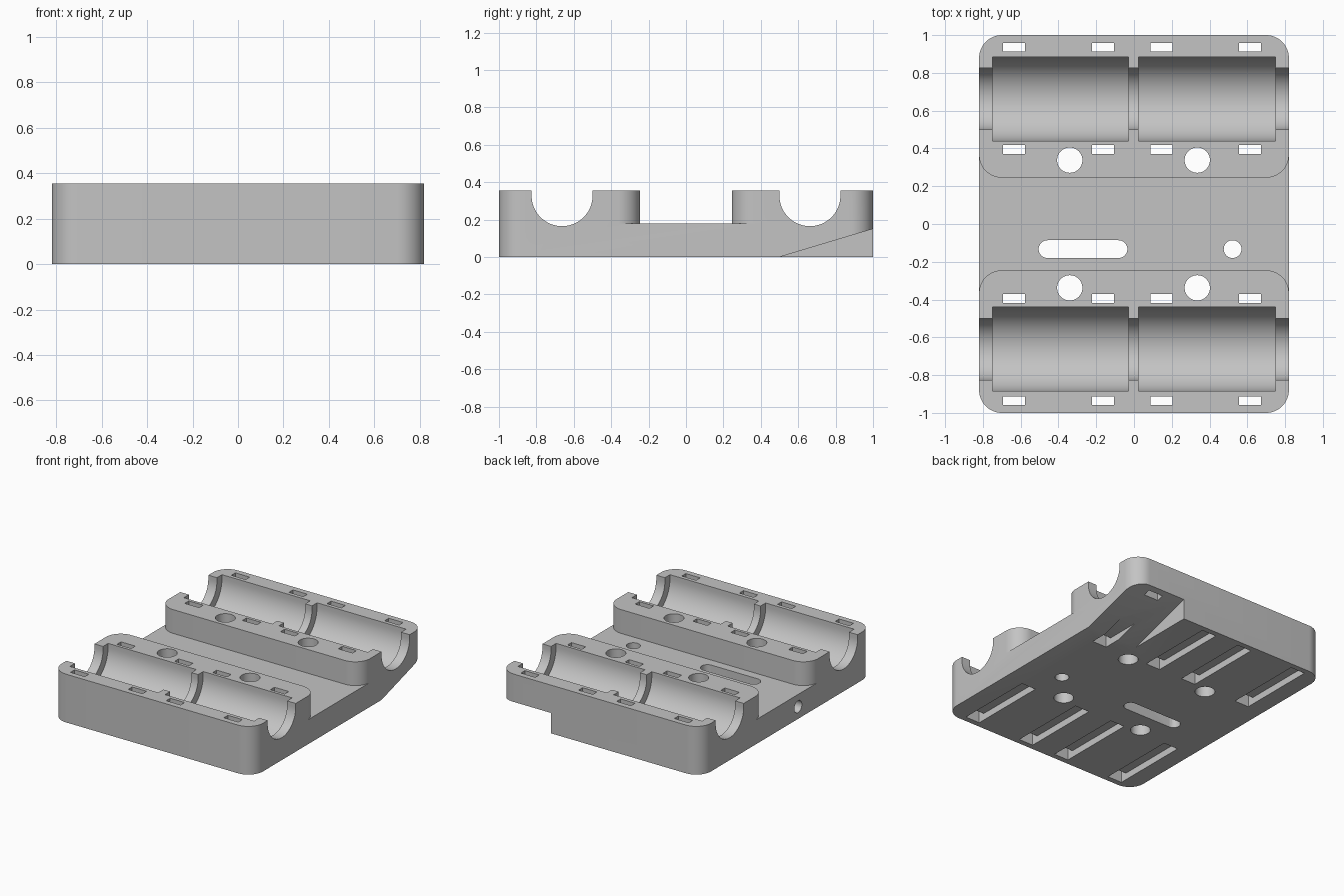
import bpy, bmesh
from math import cos, sin, pi, radians

cube = bpy.data.objects.get("Cube")
if cube:
    bpy.data.objects.remove(cube, do_unlink=True)

HALF_X, HALF_Y, TOP, DECK = 0.82, 1.0, 0.355, 0.18
CORNER = 0.12       # radius of the vertical corners
INNER = 0.245       # inner edge of each bearing block
ROD_Y, ROD_Z = 0.6625, 0.328


def arc(cx, cy, r, start, end, n=12):
    return [(cx + r * cos(radians(start + (end - start) * i / n)),
             cy + r * sin(radians(start + (end - start) * i / n))) for i in range(n + 1)]


def rectangle(x0, x1, y0, y1):
    return [(x0, y0), (x1, y0), (x1, y1), (x0, y1)]


def circle(cx, cy, r):
    return arc(cx, cy, r, 0, 360, 40)[:-1]


def prism(name, outline, low, high, axis="z"):
    """Extrude an (x, y) outline along z, or a (y, z) outline along x."""
    place = (lambda a, b, h: (a, b, h)) if axis == "z" else (lambda a, b, h: (h, a, b))
    bm = bmesh.new()
    lower = [bm.verts.new(place(a, b, low)) for a, b in outline]
    upper = [bm.verts.new(place(a, b, high)) for a, b in outline]
    bm.faces.new(lower)
    bm.faces.new(upper)
    for i in range(len(outline)):
        j = (i + 1) % len(outline)
        bm.faces.new((lower[i], lower[j], upper[j], upper[i]))
    bmesh.ops.recalc_face_normals(bm, faces=bm.faces)
    mesh = bpy.data.meshes.new(name)
    bm.to_mesh(mesh)
    bm.free()
    obj = bpy.data.objects.new(name, mesh)
    bpy.context.collection.objects.link(obj)
    return obj


# Carriage body: rounded block
cx, cy = HALF_X - CORNER, HALF_Y - CORNER
body = prism("carriage_body",
             arc(cx, cy, CORNER, 0, 90) + arc(-cx, cy, CORNER, 90, 180)
             + arc(-cx, -cy, CORNER, 180, 270) + arc(cx, -cy, CORNER, 270, 360), 0, TOP)


def cut(outline, low, high, axis="z"):
    cutter = prism("cutter", outline, low, high, axis)
    cutter.hide_render = True
    mod = body.modifiers.new("cut", "BOOLEAN")
    mod.operation, mod.solver, mod.object = "DIFFERENCE", "EXACT", cutter
    bpy.context.view_layer.objects.active = body
    bpy.ops.object.modifier_apply(modifier=mod.name)
    bpy.data.objects.remove(cutter, do_unlink=True)


# Lowered deck between the blocks, flared around their rounded inner corners
flare = INNER + CORNER
cut([(1, -flare), (1, flare)] + arc(cx, flare, CORNER, 0, -90)
    + arc(-cx, flare, CORNER, 270, 180) + [(-1, flare), (-1, -flare)]
    + arc(-cx, -flare, CORNER, 180, 90) + arc(cx, -flare, CORNER, 90, 0), DECK, 0.6)

# Sloped relief under the back corner
cut([(0.5, 0), (0.4, -0.03), (0.4, -0.1), (1.1, -0.1), (1.1, 0.18)], 0.4, 1, "x")


def cradle(y, r):
    return [(y + r, 0.6), (y - r, 0.6)] + arc(y, ROD_Z, r, 180, 360, 40)


# Bearing cradles and strap slots, the same at front and back
for side in (-1, 1):
    y = side * ROD_Y
    cut(cradle(y, 0.163), -1, 1, "x")
    for x0, x1 in ((-0.75, -0.03), (0.025, 0.75)):
        cut(cradle(y, 0.222), x0, x1, "x")
    for x in (-0.635, -0.165, 0.145, 0.615):
        x0, x1 = x - 0.0585, x + 0.0585
        for near, far in ((0.371, 0.418), (0.912, 0.959)):
            cut(rectangle(x0, x1, *sorted((side * near, side * far))), -0.2, 0.6)
        cut(rectangle(x0, x1, *sorted((side * 0.371, side * 0.959))), -0.2, 0.05)
    # Mounting holes
    for x in (-0.34, 0.335):
        cut(circle(x, side * 0.338, 0.067), -0.2, 0.6)

# Long slot, small hole and side bore in the deck
cut(arc(-0.082, -0.133, 0.047, -90, 90, 20) + arc(-0.458, -0.133, 0.047, 90, 270, 20), -0.2, 0.6)
cut(circle(0.522, -0.133, 0.047), -0.2, 0.6)
cut(circle(-0.133, 0.09, 0.044), -1, -0.3, "x")

# Single grey plastic
grey = bpy.data.materials.new("grey_plastic")
grey.use_nodes = True
colour = (0.55, 0.55, 0.55, 1)
grey.diffuse_color = colour
grey.node_tree.nodes["Principled BSDF"].inputs["Base Color"].default_value = colour
body.data.materials.clear()
body.data.materials.append(grey)

bpy.ops.object.select_all(action="DESELECT")
body.select_set(True)
bpy.context.view_layer.objects.active = body
bpy.ops.object.shade_smooth_by_angle(angle=radians(30))
